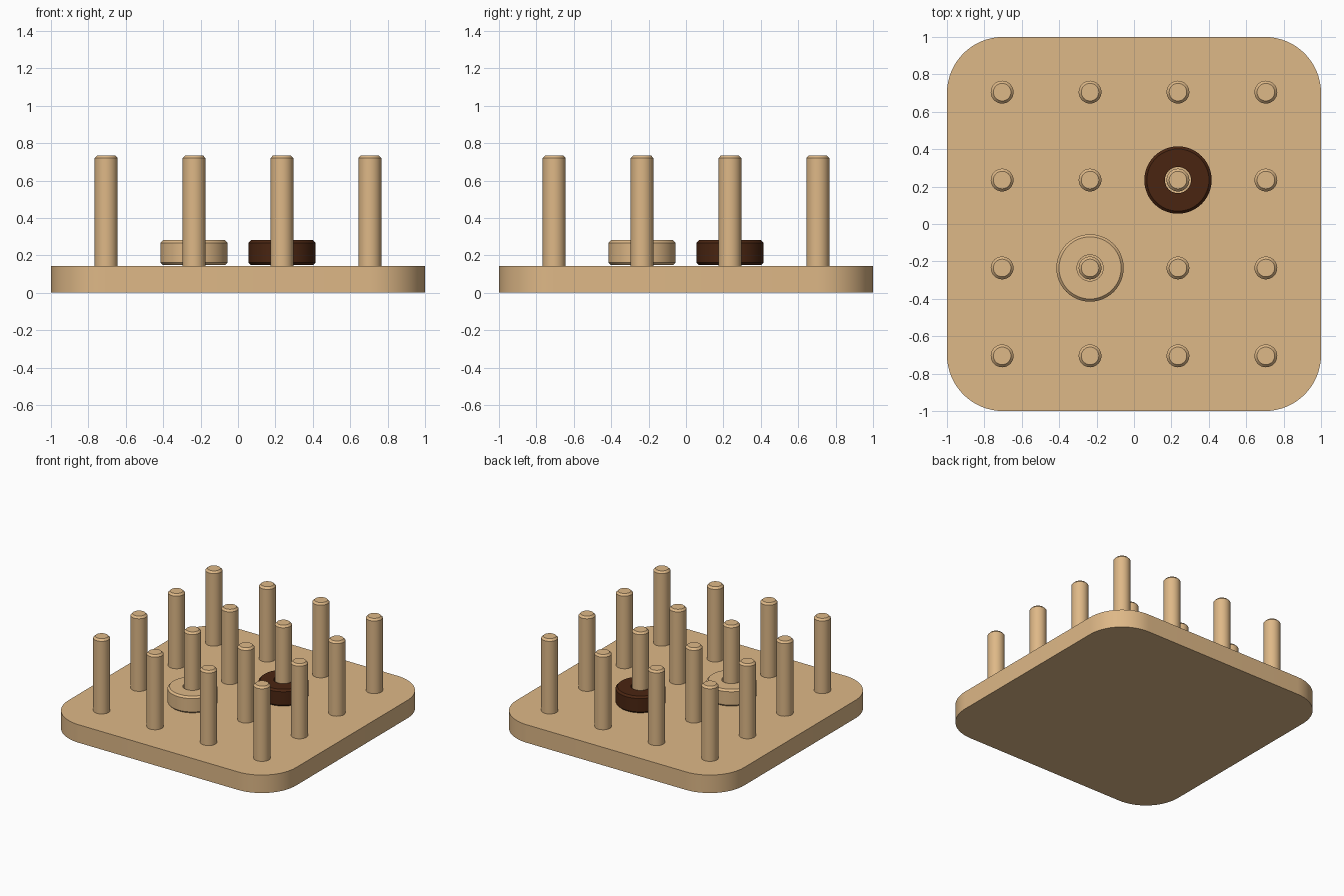
import bpy, math

if "Cube" in bpy.data.objects:
    bpy.data.objects.remove(bpy.data.objects["Cube"])

def material(name, rgb):
    m = bpy.data.materials.new(name)
    m.diffuse_color = (*rgb, 1)
    m.use_nodes = True
    m.node_tree.nodes["Principled BSDF"].inputs["Base Color"].default_value = m.diffuse_color
    return m

LIGHT = material("light_wood", (0.730, 0.479, 0.242))
DARK = material("dark_wood", (0.0685, 0.0185, 0.0056))
TOP = 0.143

def make(name, verts, faces, mat, loc=(0, 0, 0)):
    me = bpy.data.meshes.new(name)
    me.from_pydata(verts, [], faces)
    me.materials.append(mat)
    ob = bpy.data.objects.new(name, me)
    bpy.context.collection.objects.link(ob)
    ob.location = loc
    bpy.context.view_layer.objects.active = ob
    ob.select_set(True)
    bpy.ops.object.shade_smooth_by_angle(angle=math.radians(30))
    ob.select_set(False)
    return ob

def lathe(name, profile, mat, loc, closed, n=48):
    # Spin an (r, z) profile; closed profiles form rings, open ones are capped
    verts = [(r * math.cos(2 * math.pi * i / n), r * math.sin(2 * math.pi * i / n), z)
             for r, z in profile for i in range(n)]
    k = len(profile)
    faces = []
    for j in range(k if closed else k - 1):
        a, b = j * n, (j + 1) % k * n
        for i in range(n):
            i2 = (i + 1) % n
            faces.append((a + i, a + i2, b + i2, b + i))
    if not closed:
        faces.append(tuple(reversed(range(n))))
        faces.append(tuple(range((k - 1) * n, k * n)))
    return make(name, verts, faces, mat, loc)

# Rounded square base
R, SEG = 0.3, 16
outline = []
for q, (sx, sy) in enumerate([(1, 1), (-1, 1), (-1, -1), (1, -1)]):
    for i in range(SEG + 1):
        a = math.pi / 2 * (q + i / SEG)
        outline.append((sx * (1 - R) + R * math.cos(a), sy * (1 - R) + R * math.sin(a)))
n = len(outline)
faces = [tuple(reversed(range(n))), tuple(range(n, 2 * n))]
faces += [(i, (i + 1) % n, n + (i + 1) % n, n + i) for i in range(n)]
make("base_board", [(x, y, z) for z in (0, TOP) for x, y in outline], faces, LIGHT)

# Four by four grid of pegs with chamfered tops
PEG = [(0.061, TOP - 0.01), (0.061, 0.72), (0.047, 0.735)]
for ix in range(4):
    for iy in range(4):
        lathe(f"peg_{ix}_{iy}", PEG, LIGHT,
              ((ix - 1.5) * 0.47, (iy - 1.5) * 0.47, 0), False, 32)

# Two bead rings threaded on pegs
c, zb, zt = 0.014, 0.147, 0.281
RING = [(0.07, zb), (0.18 - c, zb), (0.18, zb + c),
        (0.18, zt - c), (0.18 - c, zt), (0.07, zt)]
lathe("light_bead", RING, LIGHT, (-0.235, -0.235, 0), True)
lathe("dark_bead", RING, DARK, (0.235, 0.235, 0), True)
